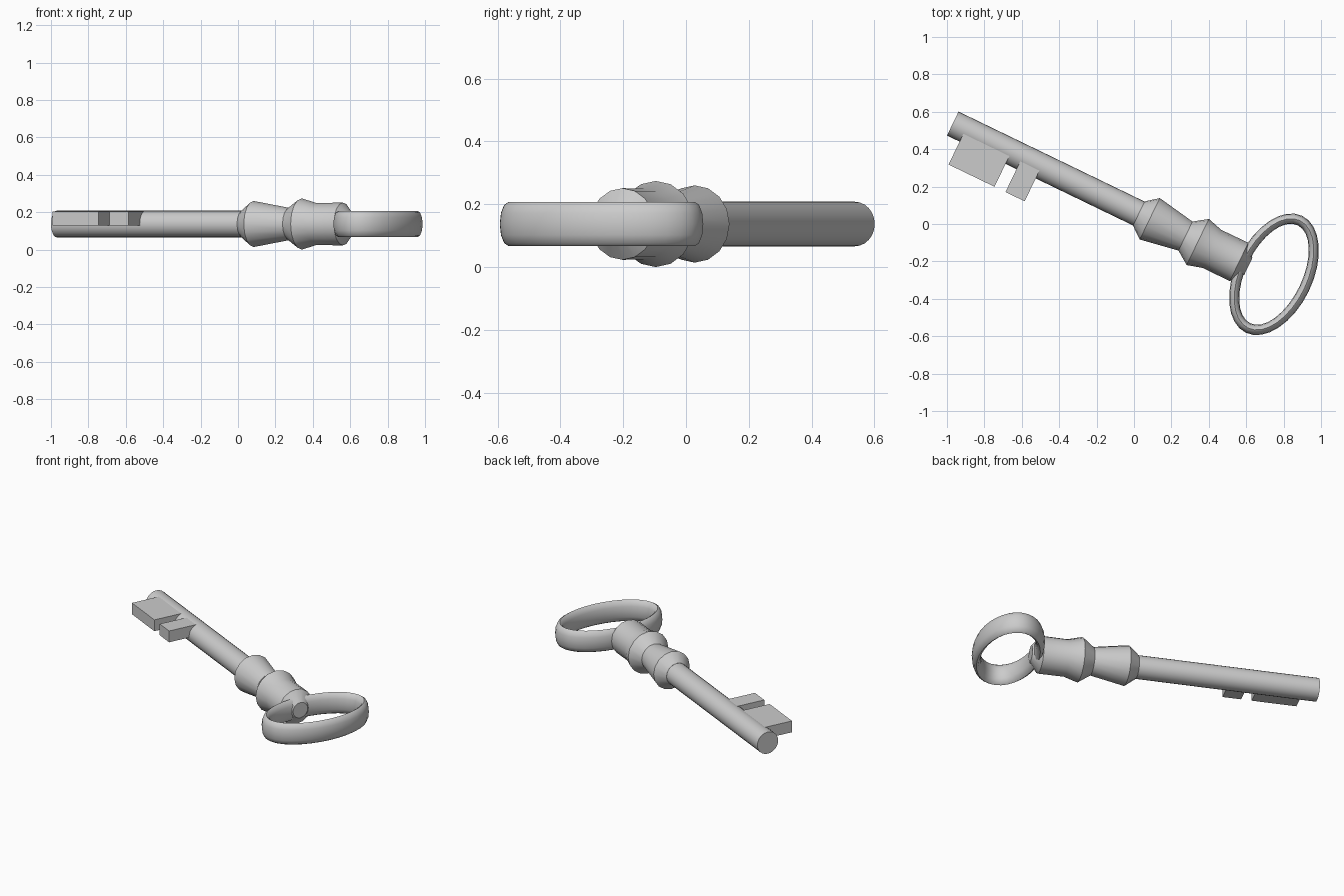
import bpy, bmesh, math
from mathutils import Matrix, Vector

if "Cube" in bpy.data.objects:
    bpy.data.objects.remove(bpy.data.objects["Cube"])

# Key frame: local x runs along the shaft from its tip, local y across it
PLACE = Matrix.Translation((-0.969, 0.537, 0.137)) @ Matrix.Rotation(math.radians(-25.8), 4, 'Z')


def finish(name, bm, smooth=True, angle=35):
    bmesh.ops.recalc_face_normals(bm, faces=bm.faces)
    bm.transform(PLACE)
    mesh = bpy.data.meshes.new(name)
    bm.to_mesh(mesh)
    bm.free()
    ob = bpy.data.objects.new(name, mesh)
    bpy.context.collection.objects.link(ob)
    if smooth:
        bpy.ops.object.select_all(action='DESELECT')
        ob.select_set(True)
        bpy.context.view_layer.objects.active = ob
        bpy.ops.object.shade_smooth_by_angle(angle=math.radians(angle))
    return ob


def lathe(name, profile, sides, angle):
    """Revolve (position, radius) pairs around the shaft axis and cap the ends."""
    bm = bmesh.new()
    rings = []
    for s, r in profile:
        rings.append([bm.verts.new((s, r * math.cos(a), r * math.sin(a)))
                      for a in (2 * math.pi * i / sides for i in range(sides))])
    for a, b in zip(rings, rings[1:]):
        for i in range(sides):
            j = (i + 1) % sides
            bm.faces.new((a[i], a[j], b[j], b[i]))
    bm.faces.new(rings[0])
    bm.faces.new(rings[-1])
    return finish(name, bm, angle=angle)


def tooth(name, s0, s1):
    bm = bmesh.new()
    t0, t1, z0, z1 = -0.207, -0.02, -0.008, 0.066
    size = Vector((s1 - s0, t1 - t0, z1 - z0))
    mid = Vector(((s0 + s1) / 2, (t0 + t1) / 2, (z0 + z1) / 2))
    bmesh.ops.create_cube(bm, size=1, matrix=Matrix.Translation(mid) @ Matrix.Diagonal(size).to_4x4())
    return finish(name, bm, smooth=False)


# Shaft and turned collar
lathe("shaft", [(0, 0.071), (1.15, 0.071)], 24, 40)
lathe("collar", [(1.105, 0.072), (1.17, 0.123), (1.382, 0.086), (1.455, 0.137),
                 (1.54, 0.113), (1.70, 0.114), (1.755, 0.05)], 16, 26)

# Two teeth of the bit
tooth("large_tooth", 0.075, 0.348)
tooth("small_tooth", 0.413, 0.527)

# Oval bow: flat, tall elliptical section swept round an ellipse
bm = bmesh.new()
SEG, SEC = 32, 12
grid = []
for i in range(SEG):
    a = 2 * math.pi * i / SEG
    row = []
    for k in range(SEC):
        b = 2 * math.pi * k / SEC
        off = 0.028 * math.cos(b)
        row.append(bm.verts.new((1.897 + (0.179 + off) * math.cos(a),
                                 0.022 + (0.319 + off) * math.sin(a),
                                 0.07 * math.sin(b))))
    grid.append(row)
for i in range(SEG):
    for k in range(SEC):
        p, q, m = grid[i], grid[(i + 1) % SEG], (k + 1) % SEC
        bm.faces.new((p[k], q[k], q[m], p[m]))
finish("bow_ring", bm, angle=60)
